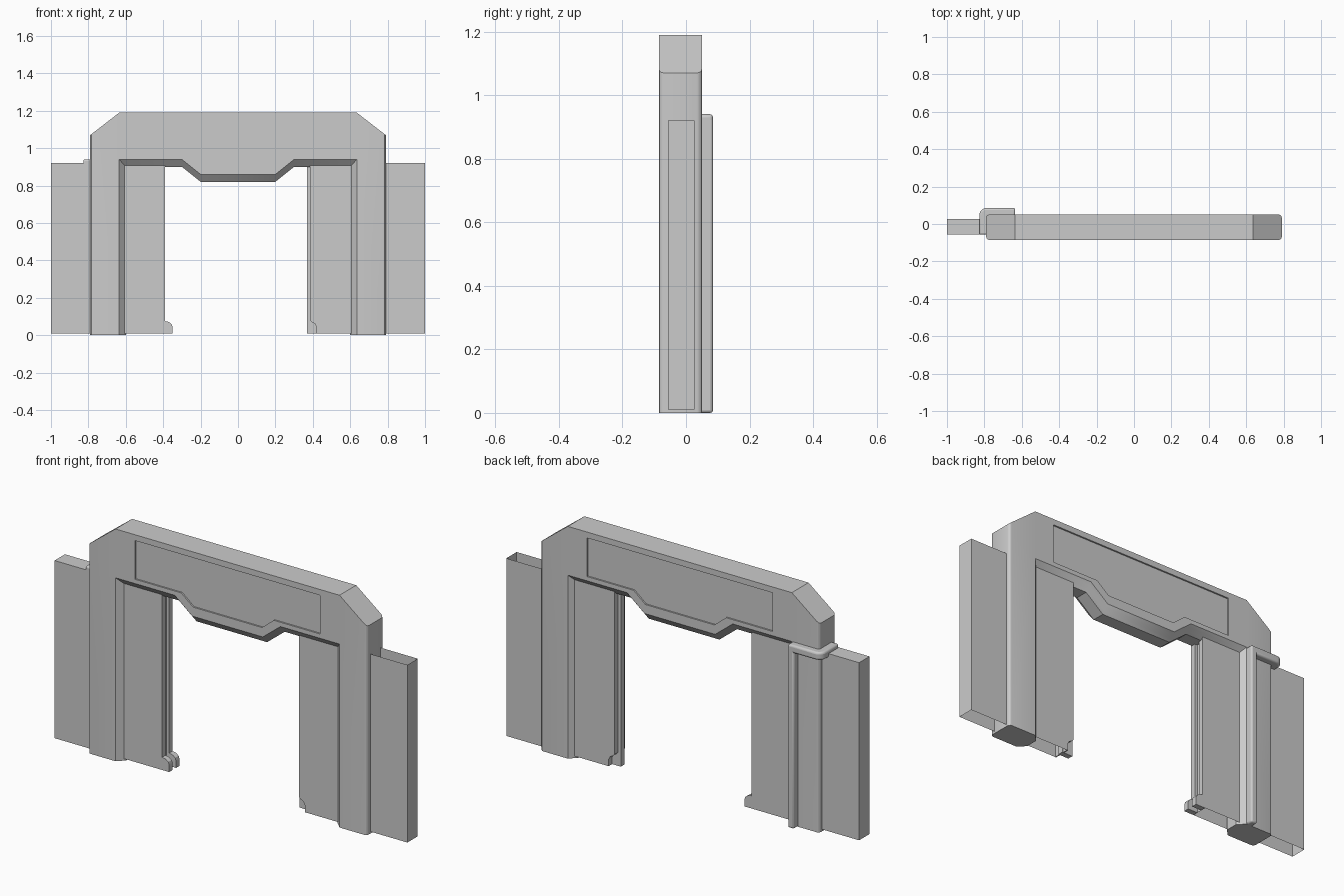
import bpy, bmesh, math
from mathutils import Vector

if "Cube" in bpy.data.objects:
    bpy.data.objects.remove(bpy.data.objects["Cube"])


def make(name, bm, angle=30):
    bm.normal_update()
    bmesh.ops.recalc_face_normals(bm, faces=bm.faces)
    me = bpy.data.meshes.new(name)
    bm.to_mesh(me)
    bm.free()
    ob = bpy.data.objects.new(name, me)
    bpy.context.collection.objects.link(ob)
    bpy.ops.object.select_all(action='DESELECT')
    bpy.context.view_layer.objects.active = ob
    ob.select_set(True)
    bpy.ops.object.shade_smooth_by_angle(angle=math.radians(angle))
    return ob


def skin(bm, rings):
    """Skin a list of closed point rings with quads; returns the vertex rings."""
    vs = [[bm.verts.new(p) for p in r] for r in rings]
    n = len(rings[0])
    for a, b in zip(vs, vs[1:]):
        for i in range(n):
            j = (i + 1) % n
            bm.faces.new((a[i], a[j], b[j], b[i]))
    return vs


def loft(name, rings):
    bm = bmesh.new()
    vs = skin(bm, rings)
    bm.faces.new(vs[0])
    bm.faces.new(vs[-1][::-1])
    return make(name, bm)


def prism_y(name, pts, y0, y1):
    return loft(name, [[(x, y, z) for x, z in pts] for y in (y0, y1)])


def box(name, x0, x1, y0, y1, z0, z1, open_z=()):
    """Box; open_z lists which of -1 / +1 (bottom / top) faces to leave out."""
    bm = bmesh.new()
    bmesh.ops.create_cube(bm, size=1)
    bm.normal_update()
    gone = [f for f in bm.faces if round(f.normal.z) in open_z]
    bmesh.ops.delete(bm, geom=gone, context='FACES_ONLY')
    for v in bm.verts:
        v.co = Vector(((x0, x1)[v.co.x > 0], (y0, y1)[v.co.y > 0], (z0, z1)[v.co.z > 0]))
    return make(name, bm)


def mirrored(half):
    return half + [(-p[0],) + tuple(p[1:]) for p in reversed(half)]


def round_edges(ob, width):
    m = ob.modifiers.new("round", 'BEVEL')
    m.width, m.segments, m.limit_method = width, 3, 'ANGLE'
    m.angle_limit = math.radians(50)


# Portal frame: each point is (x, z, face |x|, face z, edge depth, rounded?)
YF, YB = -0.085, 0.05
half = [(-.635, 1.19, .635, 1.19, .015, 1), (-.79, 1.07, .775, 1.0816, .015, 1),
        (-.79, 0, .775, 0, .015, 1), (-.6, 0, .635, 0, .035, 0),
        (-.6, .90, .635, .94, .035, 0), (-.3, .90, .3, .94, .035, 0),
        (-.2, .82, .2, .86, .035, 0)]
outline = mirrored(half)


def frame_ring(t, side):
    ring = []
    for x, z, fx, fz, d, rnd in outline:
        a = t * math.pi / 2
        f, g = (math.sin(a), 1 - math.cos(a)) if rnd else (t, t)
        y = YF + d * g if side < 0 else YB - d * g
        fx = math.copysign(fx, x)
        ring.append((fx + (x - fx) * f, y, fz + (z - fz) * f))
    return ring


bm = bmesh.new()
steps = (0, 1 / 3, 2 / 3, 1)
body = skin(bm, [frame_ring(t, -1) for t in steps] +
            [frame_ring(t, 1) for t in reversed(steps)])

# Shallow sign panel recess in the front and back faces
panel = mirrored([(-.525, 1.16), (-.525, .962), (-.262, .962), (-.195, .907)])
for outer, y, sink in ((body[0], YF, .008), (body[-1], YB, -.008)):
    rim, floor = skin(bm, [[(x, yy, z) for x, z in panel] for yy in (y, y + sink)])
    bm.faces.new(floor)
    loops = [bm.edges.get((r[i - 1], r[i])) for r in (outer, rim) for i in range(len(r))]
    bmesh.ops.triangle_fill(bm, use_beauty=True, use_dissolve=False, edges=loops,
                            normal=(0, -1 if sink > 0 else 1, 0))
make("portal_frame", bm)

# Sliding doors, hollow shells
D0, D1, Z0, Z1 = -.057, .027, .01, .92
box("left_door", -1, -.405, D0, D1, Z0, Z1, (-1,))
box("right_door", .42, 1, D0, D1, Z0, Z1, (-1, 1))
box("right_door_tongue", .37, .43, -.029, -.001, Z0, Z1)

# Door lips: left pair carries rounded feet, right pair is notched to match
arc = [(.04 * math.cos(math.radians(a)), .03 * math.sin(math.radians(a))) for a in (0, 30, 60, 90)]
foot = [(-.405, Z0), (-.35, Z0)] + [(-.39 + x, .045 + z) for x, z in arc] + [(-.39, Z1), (-.405, Z1)]
notch = [(.425, Z0), (.42, Z0), (.42, .045), (.41, .062), (.395, .07), (.385, .08), (.385, Z1), (.425, Z1)]
for side, y0, y1 in (("front", D0, -.029), ("back", -.001, D1)):
    prism_y("left_door_lip_" + side, foot, y0, y1)
    prism_y("right_door_lip_" + side, notch, y0, y1)

# Conduit on the back of the left post, wrapping around its outer side
riser = box("conduit_riser", -.67, -.635, .04, .085, 0, .93)
round_edges(riser, .009)
bend = [(-.79 - .037 * math.sin(a), .047 + .038 * math.cos(a))
        for a in [math.radians(d) for d in range(0, 91, 15)]]
plan = [(-.635, .04), (-.635, .085)] + bend + [(-.827, -.057), (-.78, -.057), (-.78, .04)]
wrap = loft("conduit_wrap", [[(x, y, z) for x, y in plan] for z in (.90, .94)])
round_edges(wrap, .01)
